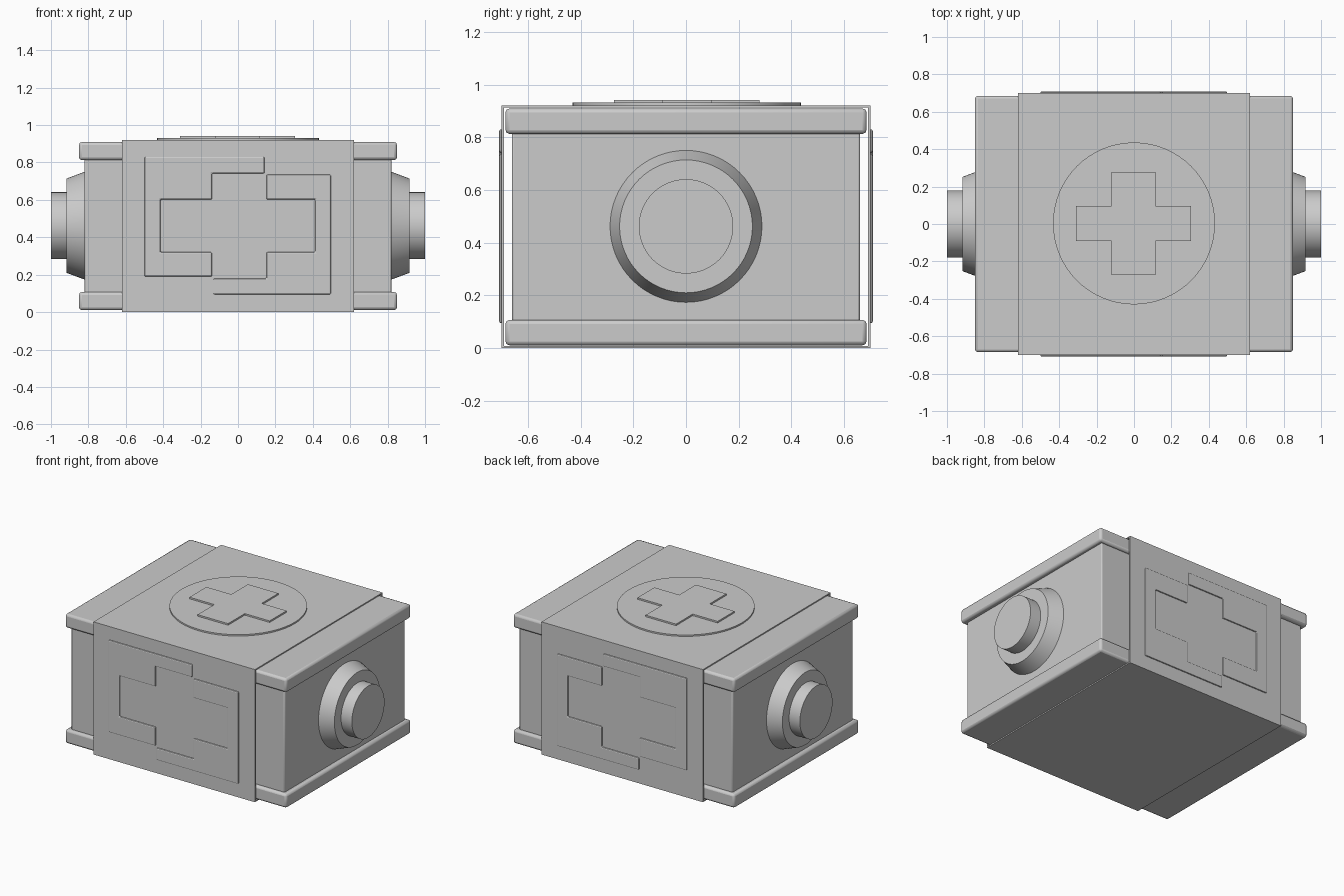
import bpy, bmesh, math
from mathutils import Matrix

if "Cube" in bpy.data.objects:
    bpy.data.objects.remove(bpy.data.objects["Cube"])


def finish(name, bm, bevel=0.0, segments=2, smooth=True):
    bmesh.ops.recalc_face_normals(bm, faces=bm.faces[:])
    mesh = bpy.data.meshes.new(name)
    bm.to_mesh(mesh)
    bm.free()
    ob = bpy.data.objects.new(name, mesh)
    bpy.context.collection.objects.link(ob)
    if bevel:
        mod = ob.modifiers.new("bevel", 'BEVEL')
        mod.width = bevel
        mod.segments = segments
        mod.limit_method = 'ANGLE'
    if smooth:
        bpy.ops.object.select_all(action='DESELECT')
        ob.select_set(True)
        bpy.context.view_layer.objects.active = ob
        bpy.ops.object.shade_smooth_by_angle(angle=math.radians(35))
    return ob


def box(name, x, y, z0, z1, bevel):
    bm = bmesh.new()
    bmesh.ops.create_cube(bm, size=1, matrix=Matrix.Translation((0, 0, (z0 + z1) / 2))
                          @ Matrix.Diagonal((2 * x, 2 * y, z1 - z0, 1)))
    return finish(name, bm, bevel)


def prism(name, points, to_3d, a, b, bevel=0.0):
    """Extrude a flat outline from depth a to depth b."""
    bm = bmesh.new()
    face = bm.faces.new([bm.verts.new(to_3d(u, v, a)) for u, v in points])
    ext = bmesh.ops.extrude_face_region(bm, geom=[face], use_keep_orig=True)
    for g in ext["geom"]:
        if isinstance(g, bmesh.types.BMVert):
            i = to_3d(0, 0, b)
            j = to_3d(0, 0, a)
            g.co.x += i[0] - j[0]
            g.co.y += i[1] - j[1]
            g.co.z += i[2] - j[2]
    return finish(name, bm, bevel, smooth=False)


# Core body and the two overhanging slabs
box("body", 0.82, 0.66, 0.06, 0.86, 0.008)
box("bottom_slab", 0.85, 0.685, 0.011, 0.107, 0.015)
box("top_slab", 0.85, 0.685, 0.813, 0.909, 0.015)

# Hollow wrap-around band, open at both ends
bm = bmesh.new()
loops = []
for y, z0, z1 in ((0.70, 0.0, 0.921), (0.69, 0.008, 0.913)):
    for x in (-0.62, 0.62):
        loops.append([bm.verts.new((x, sy, z)) for sy, z in ((-y, z0), (y, z0), (y, z1), (-y, z1))])
for p, q in ((0, 1), (2, 3), (0, 2), (1, 3)):
    for i in range(4):
        j = (i + 1) % 4
        bm.faces.new((loops[p][i], loops[p][j], loops[q][j], loops[q][i]))
finish("wrap_band", bm, smooth=False)

# Interlocking raised C plates around a cross, front and back
left_plate = [(-0.5, 0.83), (0.142, 0.83), (0.142, 0.742), (-0.139, 0.742), (-0.139, 0.602),
              (-0.414, 0.602), (-0.414, 0.321), (-0.139, 0.321), (-0.139, 0.19), (-0.5, 0.19)]
right_plate = [(0.152, 0.735), (0.497, 0.735), (0.497, 0.095), (-0.132, 0.095), (-0.132, 0.18),
               (0.152, 0.18), (0.152, 0.321), (0.413, 0.321), (0.413, 0.602), (0.152, 0.602)]
for side, s in (("front", -1), ("back", 1)):
    for part, pts in (("left", left_plate), ("right", right_plate)):
        prism(f"{side}_{part}_plate", pts, lambda u, v, d, s=s: (u, s * d, v), 0.695, 0.709, 0.007)

# Round badge with cross on the lid
bm = bmesh.new()
bmesh.ops.create_cone(bm, cap_ends=True, segments=64, radius1=0.433, radius2=0.433, depth=0.014,
                      matrix=Matrix.Translation((0, 0.003, 0.924)))
finish("lid_disc", bm)
x0, x1, y0, y1 = 0.308, 0.117, 0.093, 0.276
cross = [(-x0, -y0), (-x1, -y0), (-x1, -y1), (x1, -y1), (x1, -y0), (x0, -y0),
         (x0, y0), (x1, y0), (x1, y1), (-x1, y1), (-x1, y0), (-x0, y0)]
prism("lid_cross", cross, lambda u, v, d: (u - 0.002, v + 0.003, d), 0.928, 0.942)

# Tapered collar and round knob on each end
for side, s in (("right", 1), ("left", -1)):
    for part, r1, r2, a, b in (("collar", 0.29, 0.252, 0.815, 0.917), ("knob", 0.179, 0.179, 0.91, 1.0)):
        bm = bmesh.new()
        bmesh.ops.create_cone(bm, cap_ends=True, segments=64, radius1=r1, radius2=r2, depth=b - a,
                              matrix=Matrix.Translation((s * (a + b) / 2, 0, 0.462))
                              @ Matrix.Rotation(s * math.pi / 2, 4, 'Y'))
        finish(f"{side}_{part}", bm)
